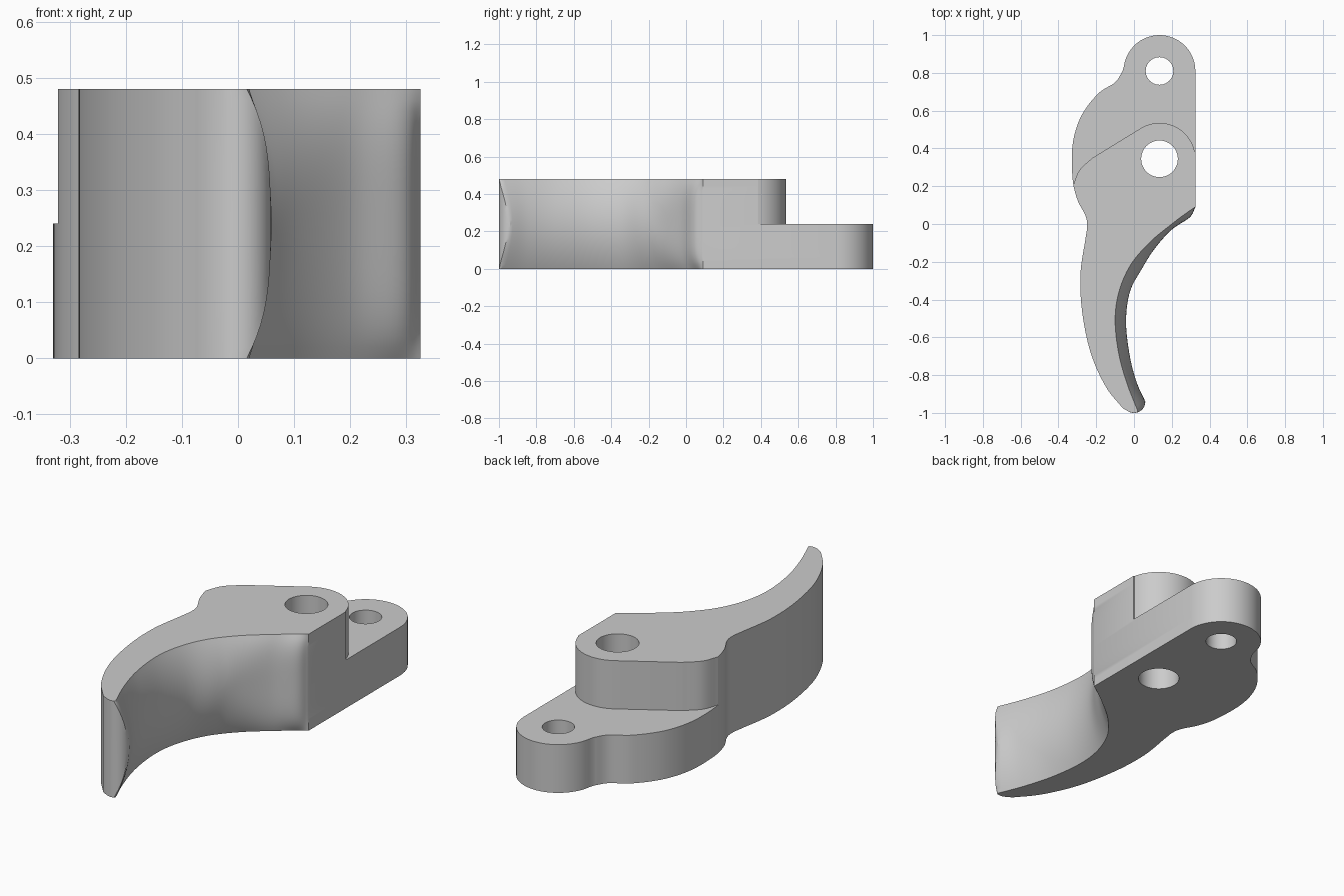
import bpy, bmesh
from math import sin, cos, radians
from mathutils import Vector

if "Cube" in bpy.data.objects:
    bpy.data.objects.remove(bpy.data.objects["Cube"])

HEIGHT, STEP = 0.48, 0.24
RINGS = 24


def spline(points, steps=8):
    """Smooth curve through the points."""
    p = [Vector(q) for q in points]
    p = [2 * p[0] - p[1]] + p + [2 * p[-1] - p[-2]]
    out = []
    for a, b, c, d in zip(p, p[1:], p[2:], p[3:]):
        for i in range(steps):
            t = i / steps
            out.append(0.5 * (2 * b + (c - a) * t + (2 * a - 5 * b + 4 * c - d) * t ** 2
                              + (3 * b - a - 3 * c + d) * t ** 3))
    return out + [p[-2]]


def arc(cx, cy, r, start, end, n=24):
    angles = [radians(start + (end - start) * i / n) for i in range(n + 1)]
    return [Vector((cx + r * cos(a), cy + r * sin(a))) for a in angles]


def loft(name, outlines, heights):
    """Solid through stacked outlines with equal point counts."""
    bm = bmesh.new()
    rings = [[bm.verts.new((p.x, p.y, z)) for p in o] for o, z in zip(outlines, heights)]
    for low, high in zip(rings, rings[1:]):
        for i in range(len(low)):
            j = (i + 1) % len(low)
            bm.faces.new((low[i], low[j], high[j], high[i]))
    bm.faces.new(rings[0][::-1])
    bm.faces.new(rings[-1])
    bmesh.ops.recalc_face_normals(bm, faces=bm.faces)
    mesh = bpy.data.meshes.new(name)
    bm.to_mesh(mesh)
    bm.free()
    obj = bpy.data.objects.new(name, mesh)
    bpy.context.collection.objects.link(obj)
    return obj


# Finger side: edge at the flat faces, and fuller line at mid height
rim = spline([(0.02, -0.99), (-0.035, -0.85), (-0.08, -0.69), (-0.1, -0.51), (-0.08, -0.36),
              (-0.02, -0.22), (0.08, -0.1), (0.2, 0.0), (0.28, 0.06), (0.325, 0.09)])
belly = spline([(0.06, -0.94), (0.015, -0.84), (-0.022, -0.7), (-0.042, -0.52), (-0.022, -0.36),
                (0.04, -0.24), (0.11, -0.13), (0.2, -0.03), (0.295, 0.035), (0.325, 0.09)])

# Rear lobe, back hump and outer side of the lever
lobe = arc(0.135, 0.81, 0.19, 0, 172)
spine = spline([(-0.06, 0.81), (-0.1, 0.75), (-0.19, 0.69), (-0.28, 0.57), (-0.325, 0.42),
                (-0.325, 0.24), (-0.3, 0.13), (-0.257, 0.045), (-0.248, -0.01), (-0.257, -0.08),
                (-0.283, -0.26), (-0.275, -0.46), (-0.23, -0.68), (-0.15, -0.86), (-0.06, -0.975)])


def outline(z):
    t = abs(2 * z / HEIGHT - 1)
    side = []
    for i, (a, b) in enumerate(zip(rim, belly)):
        u = i / (len(rim) - 1)
        power = 2 + 4 * max(0, u - 0.6) / 0.4
        side.append(a.lerp(b, 1 - t ** power))
    tip = arc(0, -0.94, 0.06, -120, -70 * t * t, 10)
    return side + lobe + spine + tip[:-1]


levels = [HEIGHT * i / RINGS for i in range(RINGS + 1)]
lever = loft("lever", [outline(z) for z in levels], levels)

# Cutters: rear step and two pin holes
step_line = (spline([(-0.323, 0.2), (-0.29, 0.283), (-0.22, 0.35)])
             + arc(0.135, 0.345, 0.19, 122, 12)
             + [Vector(p) for p in ((0.6, 0.384), (0.6, 1.2), (-0.6, 1.2), (-0.6, 0.2))])
cutters = [loft("step_cutter", [step_line] * 2, (STEP, 0.7))]
for name, y, r in (("pivot_hole_cutter", 0.345, 0.097), ("rear_hole_cutter", 0.81, 0.073)):
    circle = arc(0.135, y, r, 0, 360, 48)[:-1]
    cutters.append(loft(name, [circle] * 2, (-0.1, 0.7)))

bpy.context.view_layer.objects.active = lever
lever.select_set(True)
for cutter in cutters:
    mod = lever.modifiers.new(cutter.name, "BOOLEAN")
    mod.operation, mod.solver, mod.object = "DIFFERENCE", "EXACT", cutter
    bpy.ops.object.modifier_apply(modifier=mod.name)
    bpy.data.objects.remove(cutter)

# Plain grey finish
grey = bpy.data.materials.new("plain_grey")
grey.use_nodes = True
color = (0.6, 0.6, 0.6, 1)
grey.diffuse_color = color
grey.node_tree.nodes["Principled BSDF"].inputs["Base Color"].default_value = color
lever.data.materials.clear()
lever.data.materials.append(grey)
for face in lever.data.polygons:
    face.material_index = 0

for obj in bpy.context.selected_objects:
    obj.select_set(obj == lever)
bpy.ops.object.shade_smooth_by_angle(angle=radians(30))
